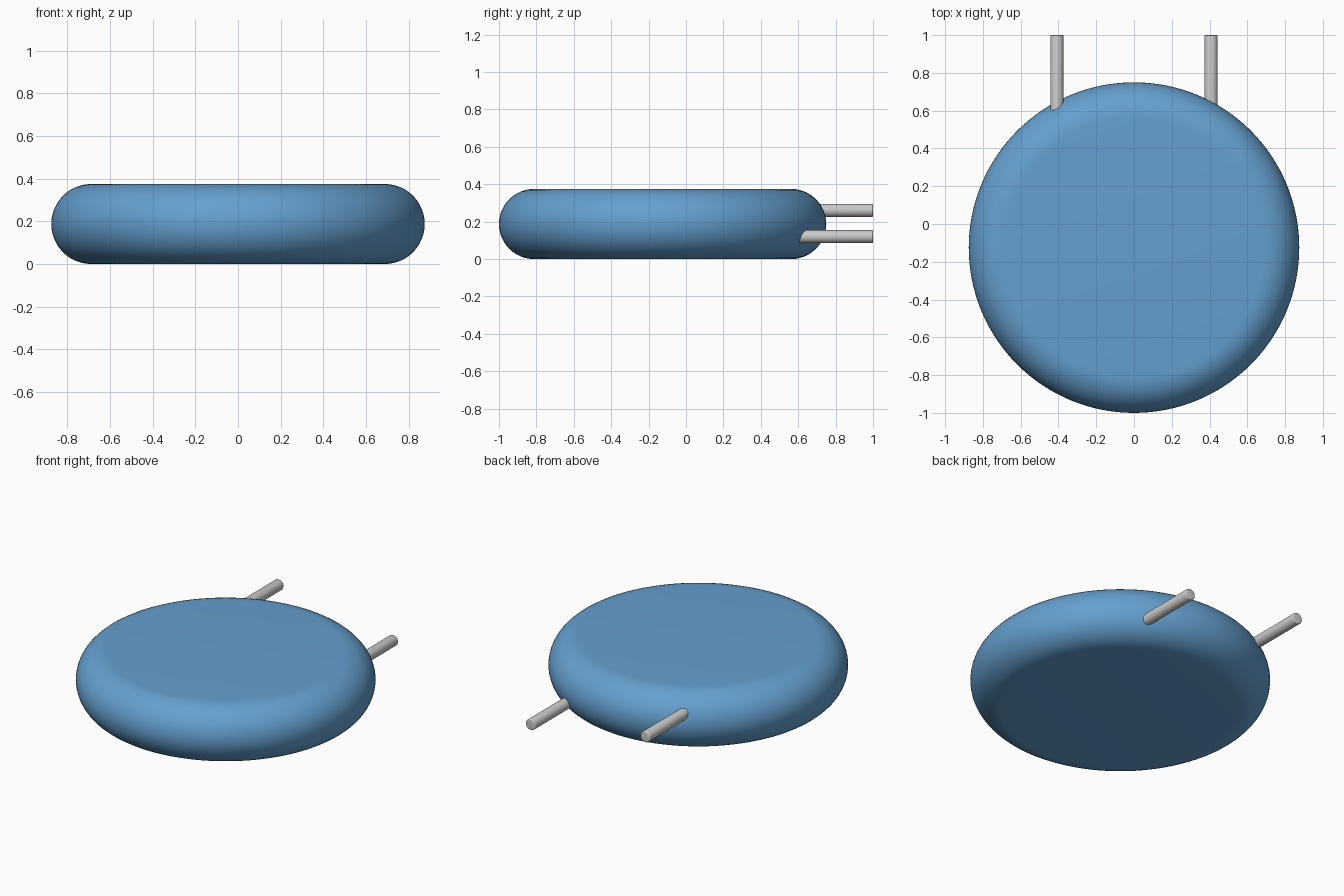
import bpy, bmesh
from math import pi, sin, cos, radians
from mathutils import Vector, Matrix

if "Cube" in bpy.data.objects:
    bpy.data.objects.remove(bpy.data.objects["Cube"])


def lathe(name, profile, segments, matrix, color=None):
    """Spin an (r, z) profile that starts and ends on the axis."""
    bm = bmesh.new()
    verts = [bm.verts.new((r, 0, z)) for r, z in profile]
    edges = [bm.edges.new(pair) for pair in zip(verts, verts[1:])]
    bmesh.ops.spin(bm, geom=verts + edges, cent=(0, 0, 0), axis=(0, 0, 1),
                   angle=2 * pi, steps=segments)
    bmesh.ops.remove_doubles(bm, verts=bm.verts, dist=1e-5)
    bmesh.ops.recalc_face_normals(bm, faces=bm.faces)
    bm.transform(matrix)
    mesh = bpy.data.meshes.new(name)
    bm.to_mesh(mesh)
    bm.free()
    obj = bpy.data.objects.new(name, mesh)
    bpy.context.collection.objects.link(obj)
    if color:
        mat = bpy.data.materials.new(name + "_colour")
        mat.diffuse_color = color
        mat.use_nodes = True
        mat.node_tree.nodes["Principled BSDF"].inputs["Base Color"].default_value = mat.diffuse_color
        mesh.materials.append(mat)
    bpy.ops.object.select_all(action='DESELECT')
    obj.select_set(True)
    bpy.context.view_layer.objects.active = obj
    bpy.ops.object.shade_smooth_by_angle(angle=radians(30))
    return obj


# Round disc body: flat faces with a full half-round rim
RADIUS, ROUND, STEPS = 0.875, 0.1875, 24
rim = [(RADIUS - ROUND + ROUND * cos(a), ROUND + ROUND * sin(a))
       for a in (-pi / 2 + pi * i / STEPS for i in range(STEPS + 1))]
lathe("disc_body", [(0, 0)] + rim + [(0, 2 * ROUND)], 128,
      Matrix.Translation((0, -0.125, 0)), (0.13, 0.35, 0.62, 1))

# Two wire leads at the back, one high and one low, with softened tips
LEAD_R, SOFT, START, END = 0.035, 0.006, 0.5, 1.0
length = END - START
tip = [(LEAD_R - SOFT + SOFT * cos(a), length - SOFT + SOFT * sin(a))
       for a in (pi / 2 * i / 4 for i in range(5))]
along_y = Matrix.Rotation(-pi / 2, 4, 'X')
for name, x, z in (("left_lead", -0.408, 0.26), ("right_lead", 0.408, 0.12)):
    lathe(name, [(0, 0), (LEAD_R, 0)] + tip + [(0, length)], 32,
          Matrix.Translation(Vector((x, START, z))) @ along_y)
